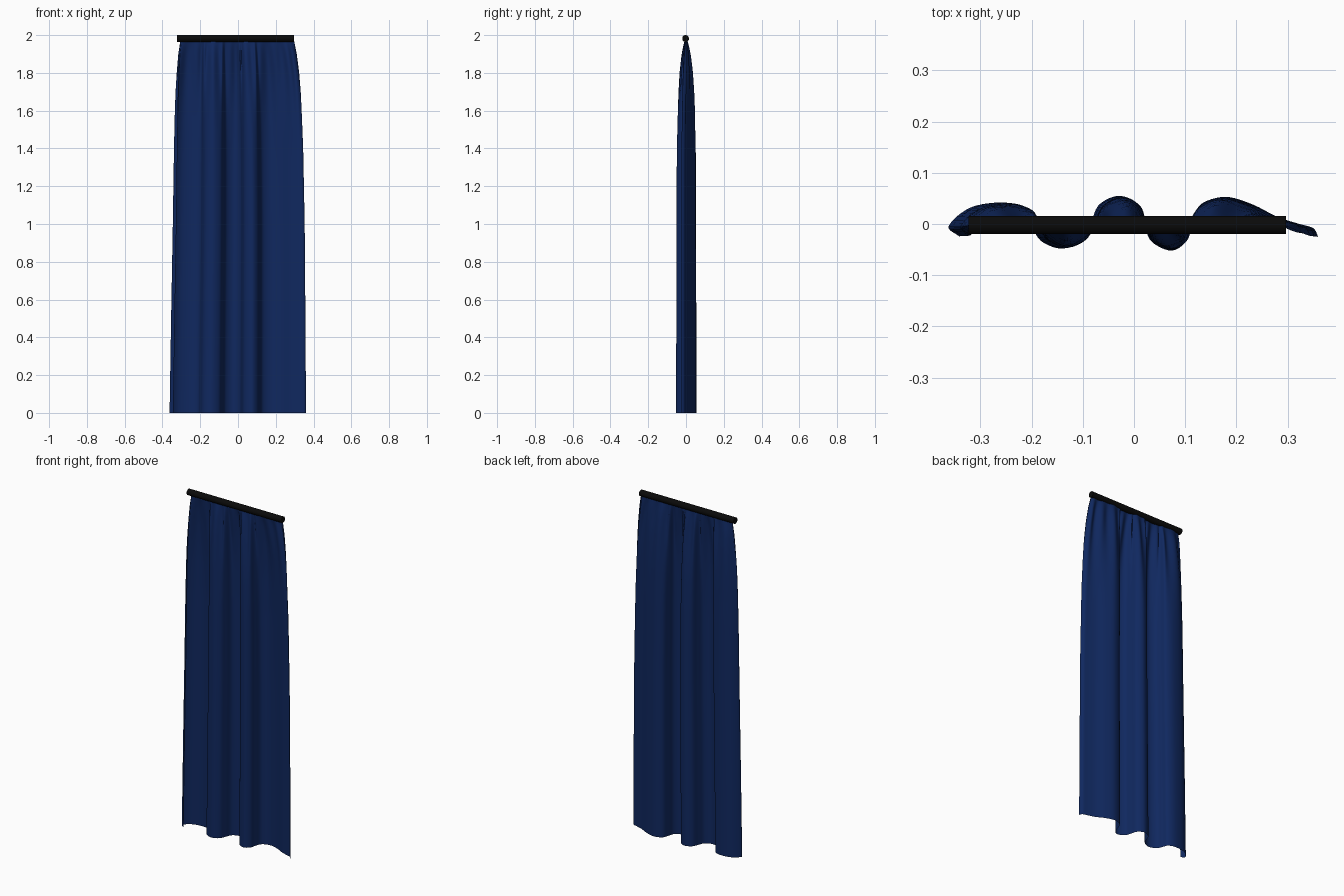
import bpy, bmesh, math
from mathutils import Vector, Matrix

if "Cube" in bpy.data.objects:
    bpy.data.objects.remove(bpy.data.objects["Cube"])


def material(name, rgb):
    m = bpy.data.materials.new(name)
    m.diffuse_color = (*rgb, 1)
    m.use_nodes = True
    m.node_tree.nodes["Principled BSDF"].inputs["Base Color"].default_value = m.diffuse_color
    return m


def finish(name, bm, mat):
    me = bpy.data.meshes.new(name)
    bm.to_mesh(me)
    bm.free()
    me.materials.append(mat)
    ob = bpy.data.objects.new(name, me)
    bpy.context.collection.objects.link(ob)
    return ob


def smooth_path(pts, steps):
    """Catmull-Rom curve through the points."""
    p = [Vector(q) for q in pts]
    p = [p[0] * 2 - p[1]] + p + [p[-1] * 2 - p[-2]]
    out = []
    for i in range(1, len(p) - 2):
        a, b, c, d = p[i - 1:i + 3]
        for k in range(steps):
            t = k / steps
            out.append(0.5 * (2 * b + (c - a) * t + (2 * a - 5 * b + 4 * c - d) * t * t
                              + (3 * b - a - 3 * c + d) * t ** 3))
    return out + [p[-2]]


def lookup(table, z):
    """Linear interpolation of a row table keyed by descending height."""
    for r0, r1 in zip(table, table[1:]):
        if z >= r1[0]:
            t = (r0[0] - z) / (r0[0] - r1[0])
            return [a + (b - a) * t for a, b in zip(r0, r1)][1:]
    return table[-1][1:]


blue = material("navy cloth", (0.005, 0.021, 0.115))
black = material("black rod", (0.003, 0.003, 0.003))

# Fold outline along the hem (x, y)
hem = [(-.342, -.024), (-.362, -.004), (-.32, .032), (-.255, .042), (-.213, .028),
       (-.2, 0), (-.183, -.032), (-.142, -.048), (-.102, -.032), (-.085, 0),
       (-.068, .038), (-.028, .055), (.008, .036), (.02, 0), (.034, -.034),
       (.073, -.052), (.102, -.033), (.113, 0), (.13, .038), (.178, .053),
       (.23, .039), (.28, .014), (.32, .001), (.35, -.008), (.36, -.025)]
path = smooth_path(hem, 6)

# Height, fold depth, left edge, right edge
rows = [(1.98, .10, -.312, .295), (1.9, .34, -.323, .311), (1.8, .58, -.330, .324),
        (1.7, .74, -.335, .332), (1.6, .85, -.338, .337), (1.4, .94, -.342, .345),
        (1.0, .97, -.348, .353), (.5, .99, -.357, .357), (0, 1, -.365, .36)]

# Curtain: the hem outline gathered towards the rod, with fine pleats at the top
bm = bmesh.new()
heights = [1.98 * (1 - (j / 40) ** 1.4) for j in range(41)]
grid = []
for z in heights:
    depth, left, right = lookup(rows, z)
    line = []
    for i, p in enumerate(path):
        u = i / (len(path) - 1)
        even = -.365 + .725 * u
        gather = .35 * (1 - depth)
        x = p.x + (even - p.x) * gather
        x = left + (x + .365) / .725 * (right - left)
        drop = (1.98 - z) / .12
        pleat = .007 * drop * math.exp(1 - drop) * math.sin(u * math.tau * 13)
        line.append(bm.verts.new((x, p.y * depth + pleat, z)))
    grid.append(line)
for upper, lower in zip(grid, grid[1:]):
    for i in range(len(path) - 1):
        bm.faces.new((upper[i], lower[i], lower[i + 1], upper[i + 1]))
for f in bm.faces:
    f.smooth = True
finish("curtain", bm, blue)

# Rod
bm = bmesh.new()
bmesh.ops.create_cone(bm, cap_ends=True, segments=24, radius1=.018, radius2=.018, depth=.62,
                      matrix=Matrix.Translation((-.013, -.002, 1.982)) @ Matrix.Rotation(math.pi / 2, 4, 'Y'))
for f in bm.faces:
    f.smooth = len(f.verts) == 4
rod = finish("curtain_rod", bm, black)
bpy.context.view_layer.objects.active = rod
rod.select_set(True)
bpy.ops.object.shade_smooth_by_angle()
